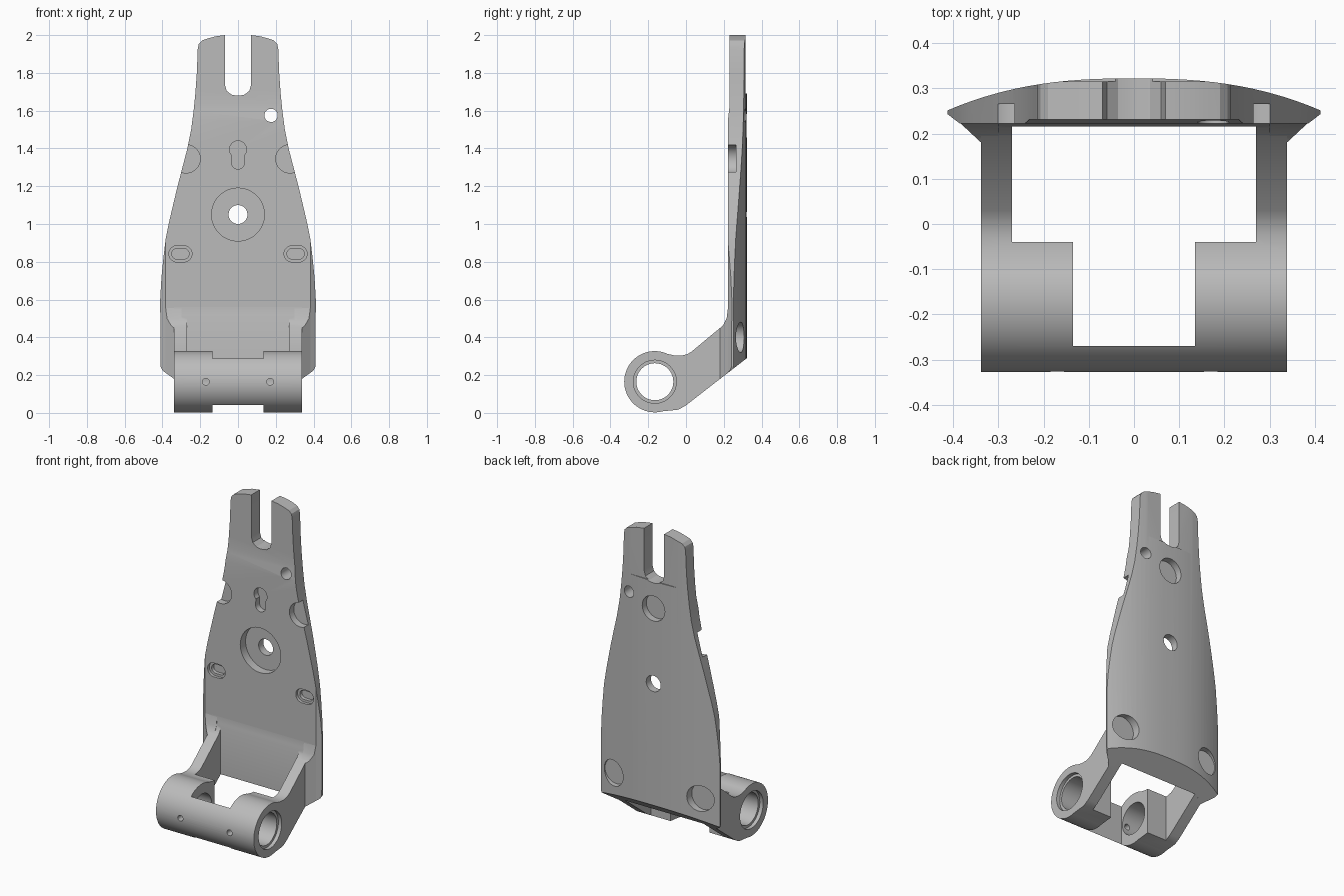
import bpy, bmesh, math

cube = bpy.data.objects.get("Cube")
if cube:
    bpy.data.objects.remove(cube, do_unlink=True)

grey = bpy.data.materials.new("machined_grey")
grey.use_nodes = True
grey.diffuse_color = (0.5, 0.5, 0.5, 1)
grey.node_tree.nodes["Principled BSDF"].inputs["Base Color"].default_value = (0.5, 0.5, 0.5, 1)

PLACE = {
    "x": lambda u, v, t: (t, u, v),
    "y": lambda u, v, t: (u, t, v),
    "z": lambda u, v, t: (u, v, t),
}


def prism(name, pts, axis, a, b):
    """Extrude a closed 2D profile along an axis from a to b."""
    bm = bmesh.new()
    ends = [[bm.verts.new(PLACE[axis](u, v, t)) for u, v in pts] for t in (a, b)]
    for ring in ends:
        bm.faces.new(ring)
    for i in range(len(pts)):
        j = (i + 1) % len(pts)
        bm.faces.new((ends[0][i], ends[0][j], ends[1][j], ends[1][i]))
    bmesh.ops.recalc_face_normals(bm, faces=bm.faces)
    mesh = bpy.data.meshes.new(name)
    bm.to_mesh(mesh)
    bm.free()
    mesh.materials.append(grey)
    obj = bpy.data.objects.new(name, mesh)
    bpy.context.collection.objects.link(obj)
    return obj


def arc(u, v, r, start=0, end=360, steps=48):
    angles = [math.radians(start + (end - start) * i / steps) for i in range(steps + 1)]
    if end - start == 360:
        angles.pop()
    return [(u + r * math.cos(t), v + r * math.sin(t)) for t in angles]


def box(u0, u1, v0, v1):
    return [(u0, v0), (u1, v0), (u1, v1), (u0, v1)]


def stadium(u, v, half, r):
    return arc(u + half, v, r, -90, 90, 16) + arc(u - half, v, r, 90, 270, 16)


def combine(obj, pts, axis, a, b, operation="DIFFERENCE"):
    """Cut (or intersect) an object with a prism, then discard the prism."""
    tool = prism("cutter", pts, axis, a, b)
    tool.hide_render = True
    mod = obj.modifiers.new("shape", "BOOLEAN")
    mod.operation, mod.solver, mod.object = operation, "EXACT", tool
    bpy.context.view_layer.objects.active = obj
    bpy.ops.object.modifier_apply(modifier=mod.name)
    bpy.data.objects.remove(tool, do_unlink=True)


def smooth(obj):
    bpy.ops.object.select_all(action="DESELECT")
    obj.select_set(True)
    bpy.context.view_layer.objects.active = obj
    bpy.ops.object.shade_smooth_by_angle(angle=math.radians(25))


def mirrored(half):
    return half + [(-u, v) for u, v in reversed(half)]


# Wedge below the sloping underside shared by plate and arms
underside = [(-0.1, -0.0375), (0.5, 0.4275), (0.5, -0.3), (-0.1, -0.3)]

# Plate: flared outline with the fork slot, intersected with a crowned section
outline = mirrored([
    (0.34, 0.1), (0.34, 0.18), (0.40, 0.225), (0.41, 0.245), (0.412, 0.6),
    (0.405, 0.72), (0.395, 0.82), (0.383, 0.92), (0.365, 1.01), (0.344, 1.1),
    (0.32, 1.2), (0.294, 1.3), (0.268, 1.4), (0.248, 1.5), (0.235, 1.6),
    (0.225, 1.7), (0.218, 1.8), (0.213, 1.93), (0.207, 1.955), (0.19, 1.972),
    (0.16, 1.982), (0.12, 1.993), (0.07, 2.0), (0.07, 1.74), (0.06, 1.705),
    (0.035, 1.685), (0.01, 1.68),
])
crown = [(0.415 * i / 14, 0.322 - 0.072 * (i / 14) ** 2.5) for i in range(14, 0, -1)]
section = mirrored([(0.385, 0.222), (0.415, 0.245)] + crown)
plate = prism("back_plate", outline, "y", 0.1, 0.45)
combine(plate, section, "z", -0.1, 2.1, "INTERSECT")
combine(plate, underside, "x", -0.6, 0.6)

# Fork: thinned slightly at front and back
combine(plate, [(0.15, 2.1), (0.231, 2.1), (0.231, 1.63), (0.222, 1.55), (0.15, 1.55)],
        "x", -0.5, 0.5)
combine(plate, box(0.315, 0.4, 1.69, 2.1), "x", -0.5, 0.5)

# Central counterbore, through holes and keyhole
combine(plate, arc(0, 1.05, 0.14), "y", 0.1, 0.275)
combine(plate, arc(0, 1.05, 0.05), "y", 0.1, 0.5)
combine(plate, arc(0.175, 1.575, 0.035), "y", 0.1, 0.5)
keyhole = arc(0, 1.395, 0.045, -45, 225, 24) + arc(0, 1.325, 0.034, 180, 360, 16)
combine(plate, keyhole, "y", 0.1, 0.26)

# Side scallops, oval pockets and rear magnet pockets
for s in (-1, 1):
    combine(plate, arc(s * 0.275, 1.345, 0.075), "y", 0.1, 0.265)
    combine(plate, stadium(s * 0.305, 0.842, 0.018, 0.043), "y", 0.1, 0.24)
    combine(plate, stadium(s * 0.305, 0.842, 0.018, 0.028), "y", 0.1, 0.262)
    combine(plate, arc(s * 0.3, 0.4, 0.08), "y", 0.257, 0.5)
combine(plate, arc(0, 1.52, 0.078), "y", 0.28, 0.5)
smooth(plate)

# Hinge: barrel and arms as one side profile, with a T-shaped opening
profile = arc(-0.165, 0.165, 0.162, 65, 285, 56) + [
    (-0.04, 0.017), (0, 0.04), (0.25, 0.234), (0.25, 0.56), (0.222, 0.56),
    (0.22, 0.52), (0.212, 0.487), (0.195, 0.462), (0.03, 0.325), (0.005, 0.31),
    (-0.025, 0.303), (-0.06, 0.304),
]
hinge = prism("hinge_arms", profile, "x", -0.338, 0.338)
opening = mirrored([(0.135, -0.27), (0.135, -0.04), (0.27, -0.04), (0.27, 0.215)])
combine(hinge, opening, "z", -0.2, 0.8)
combine(hinge, arc(-0.165, 0.165, 0.098), "x", -0.5, 0.5)
for s in (-1, 1):
    combine(hinge, arc(-0.165, 0.165, 0.114), "x", s * 0.315, s * 0.5)
    combine(hinge, arc(s * 0.17, 0.165, 0.018, steps=20), "y", -0.5, -0.2)
smooth(hinge)

# Gussets flaring from the arms out to the plate edges
arm_top = [(0.1, 0.38), (0.195, 0.462), (0.215, 0.5), (0.225, 0.58), (0.26, 0.6), (0.1, 0.8)]
for s, side in ((-1, "right"), (1, "left")):
    flare = [(s * 0.3, 0.19), (s * 0.338, 0.18), (s * 0.397, 0.235), (s * 0.3, 0.24)]
    gusset = prism(side + "_gusset", flare, "z", 0.1, 0.58)
    combine(gusset, arm_top, "x", -0.6, 0.6)
    combine(gusset, underside, "x", -0.6, 0.6)
    smooth(gusset)
